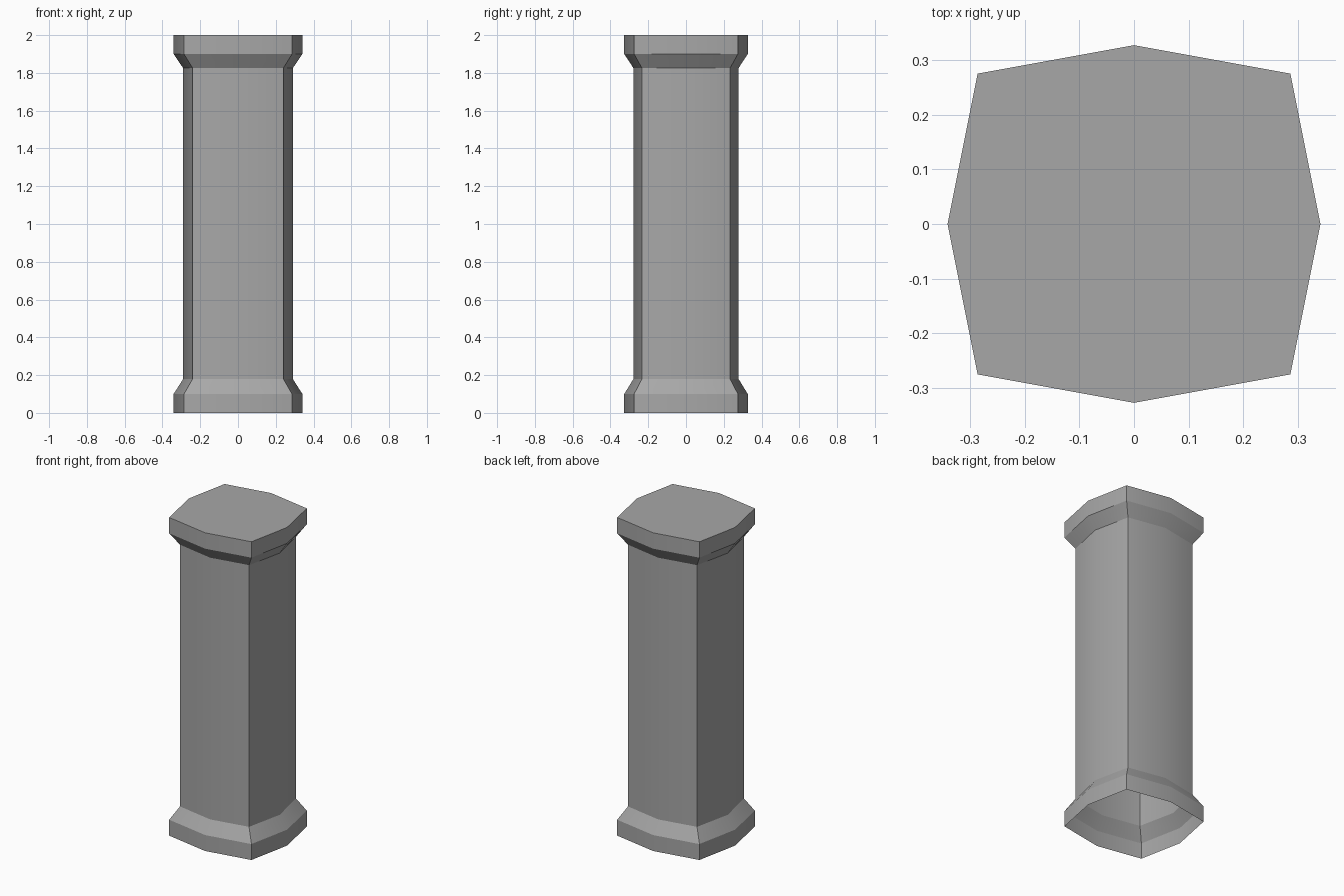
import bpy
import bmesh
import math

cube = bpy.data.objects.get("Cube")
if cube:
    bpy.data.objects.remove(cube, do_unlink=True)

stone = bpy.data.materials.new("grey_stone")
stone.use_nodes = True
COLOUR = (0.39, 0.39, 0.39, 1)
stone.diffuse_color = COLOUR
stone.node_tree.nodes["Principled BSDF"].inputs["Base Color"].default_value = COLOUR


def outline(mid_x, corner_x, mid_y, corner_y):
    """Square with bowed sides: four corners and four side midpoints."""
    return [(mid_x, 0), (corner_x, corner_y), (0, mid_y), (-corner_x, corner_y),
            (-mid_x, 0), (-corner_x, -corner_y), (0, -mid_y), (corner_x, -corner_y)]


wide = outline(0.341, 0.286, 0.327, 0.275)
narrow = outline(0.29, 0.24, 0.278, 0.233)

# Column: base, shaft and capital as one shell, open underneath
levels = [(0, wide), (0.1, wide), (0.18, narrow), (1.825, narrow), (1.9, wide), (2, wide)]
bm = bmesh.new()
rings = [[bm.verts.new((x, y, z)) for x, y in shape] for z, shape in levels]
for low, high in zip(rings, rings[1:]):
    for i in range(8):
        j = (i + 1) % 8
        bm.faces.new((low[i], low[j], high[j], high[i]))
bm.faces.new(rings[-1])

mesh = bpy.data.meshes.new("column")
bm.to_mesh(mesh)
bm.free()
mesh.materials.append(stone)
column = bpy.data.objects.new("column", mesh)
bpy.context.collection.objects.link(column)

# Soft bow across each side, crisp corners and mouldings
bpy.context.view_layer.objects.active = column
column.select_set(True)
bpy.ops.object.shade_smooth_by_angle(angle=math.radians(26))
